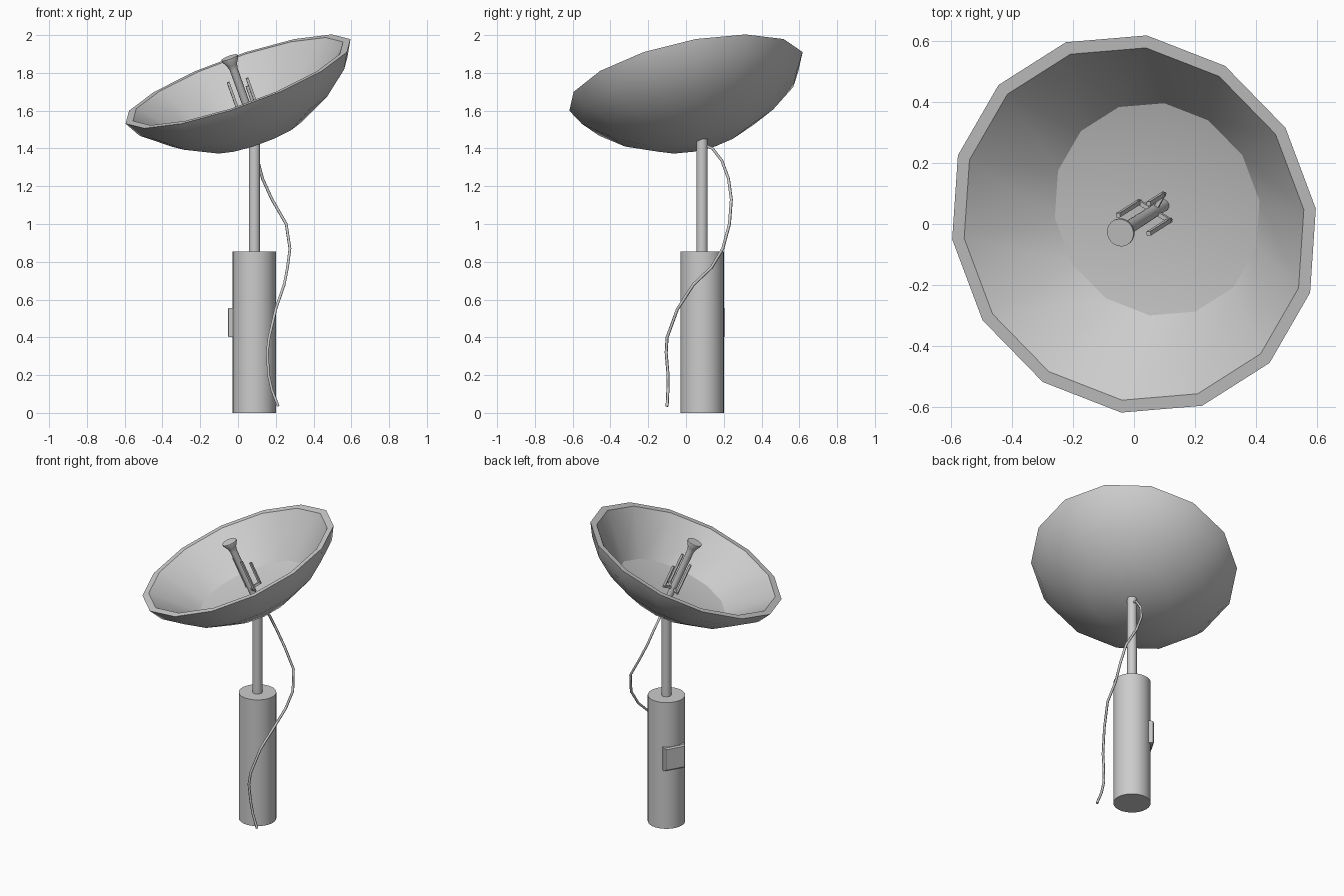
import bpy, bmesh
from math import pi, cos, sin, radians
from mathutils import Vector, Matrix

if "Cube" in bpy.data.objects:
    bpy.data.objects.remove(bpy.data.objects["Cube"])

# Tilted dish frame: origin at the rim centre, local z along the dish axis
AXIS = Vector((-0.357, -0.227, 1)).normalized()
E1 = Vector((0.595, 0.05, 0.224))
E1 = (E1 - AXIS * E1.dot(AXIS)).normalized()
E2 = AXIS.cross(E1)
FRAME = Matrix((E1, E2, AXIS)).transposed().to_4x4()
FRAME.translation = Vector((0, 0, 1.755))


def finish(bm, name, matrix=None, angle=30):
    bmesh.ops.recalc_face_normals(bm, faces=bm.faces)
    me = bpy.data.meshes.new(name)
    bm.to_mesh(me)
    bm.free()
    ob = bpy.data.objects.new(name, me)
    bpy.context.collection.objects.link(ob)
    if matrix:
        ob.matrix_world = matrix
    if angle:
        bpy.ops.object.select_all(action='DESELECT')
        ob.select_set(True)
        bpy.context.view_layer.objects.active = ob
        bpy.ops.object.shade_smooth_by_angle(angle=radians(angle))
    return ob


def lathe(name, profile, sides, matrix):
    """Revolve (radius, height) points; radius 0 makes a pole."""
    bm = bmesh.new()
    rings = []
    for r, h in profile:
        n = sides if r > 0 else 1
        rings.append([bm.verts.new((r * cos(2 * pi * i / sides), r * sin(2 * pi * i / sides), h))
                      for i in range(n)])
    for a, b in zip(rings, rings[1:]):
        for i in range(sides):
            j = (i + 1) % sides
            quad = [a[i % len(a)], a[j % len(a)], b[j % len(b)], b[i % len(b)]]
            bm.faces.new(list(dict.fromkeys(quad)))
    return finish(bm, name, matrix)


def bar(bm, p, q, w):
    """Square bar from p to q."""
    d = Vector(q) - Vector(p)
    m = (Matrix.Translation((Vector(p) + Vector(q)) / 2) @ d.to_track_quat('Z', 'Y').to_matrix().to_4x4()
         @ Matrix.Diagonal((w, w, d.length + w, 1)))
    bmesh.ops.create_cube(bm, size=1, matrix=m)


# Base and mast
stand = Matrix.Translation((0.087, 0.085, 0))
lathe("base_cylinder", [(0, 0), (0.115, 0), (0.115, 0.855), (0, 0.855)], 32, stand)
lathe("mast", [(0, 0.84), (0.03, 0.84), (0.03, 1.45), (0, 1.45)], 20, stand)

# Control box on the base
bm = bmesh.new()
bmesh.ops.create_cube(bm, size=1, matrix=Matrix.Diagonal((0.05, 0.14, 0.155, 1)))
front = [e for e in bm.edges if all(v.co.x > 0 for v in e.verts)]
bmesh.ops.bevel(bm, geom=front, offset=0.008, segments=1, affect='EDGES')
finish(bm, "control_box", stand @ Matrix.Rotation(radians(150), 4, 'Z')
       @ Matrix.Translation((0.101, 0, 0.478)), None)

# Dish: outer shell, rim, inner wall and shallow floor
lathe("dish", [(0, -0.34), (0.26, -0.305), (0.45, -0.203), (0.59, -0.087), (0.638, 0),
               (0.596, 0), (0.359, -0.23), (0, -0.295)], 14, FRAME)

# Feed horn along the dish axis
lathe("feed_horn", [(0, -0.3), (0.02, -0.3), (0.022, 0.07), (0.028, 0.095), (0.046, 0.127),
                    (0.046, 0.137), (0, 0.137)], 20, FRAME)

# Prongs around the feed: world offset from the axis, top height
bm = bmesh.new()
for dx, dy, top in [(-0.05, 0.03, 0.0), (0.05, -0.03, 0.0), (0.03, 0.055, -0.06)]:
    off = Vector((dx, dy, 0.357 * dx + 0.227 * dy))
    x, y = off.dot(E1), off.dot(E2)
    bar(bm, (0, 0, -0.2), (x, y, -0.2), 0.014)
    bar(bm, (x, y, -0.2), (x, y, top), 0.014)
finish(bm, "feed_prongs", FRAME, None)

# Loose cable from the dish to the ground
path = [(0.09, 0.09, 1.42), (0.096, 0.14, 1.40), (0.105, 0.19, 1.335), (0.13, 0.225, 1.24),
        (0.18, 0.24, 1.13), (0.255, 0.23, 1.0), (0.275, 0.195, 0.87), (0.262, 0.135, 0.77),
        (0.245, 0.04, 0.68), (0.2, -0.045, 0.55), (0.165, -0.1, 0.40), (0.155, -0.105, 0.32),
        (0.162, -0.095, 0.20), (0.18, -0.096, 0.12), (0.213, -0.1, 0.035)]
cu = bpy.data.curves.new("cable", 'CURVE')
cu.dimensions = '3D'
cu.bevel_depth = 0.008
cu.bevel_resolution = 1
cu.use_fill_caps = True
sp = cu.splines.new('POLY')
sp.points.add(len(path) - 1)
for pt, co in zip(sp.points, path):
    pt.co = (*co, 1)
bpy.context.collection.objects.link(bpy.data.objects.new("cable", cu))
